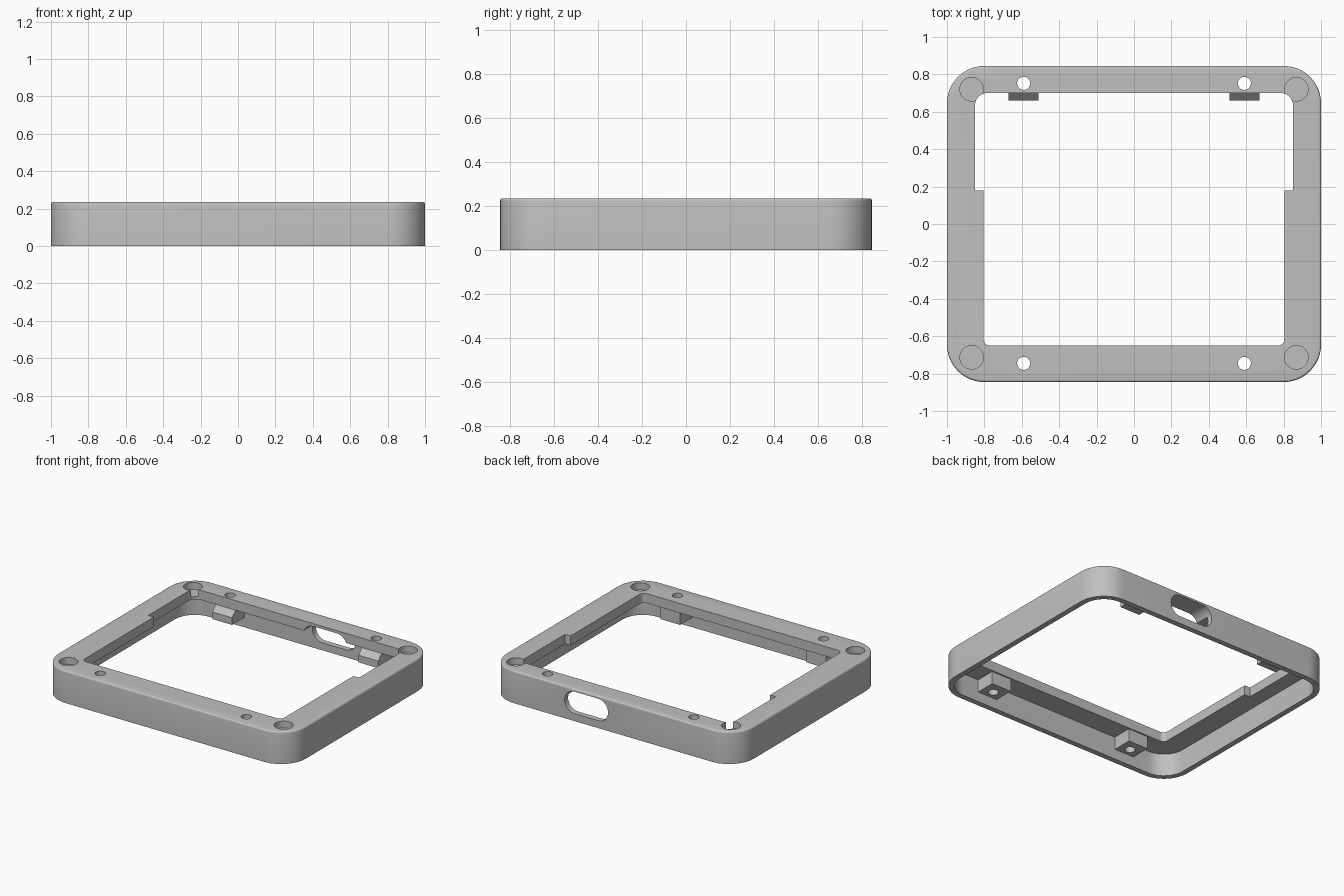
import bpy, bmesh, math
from mathutils import Matrix

cube = bpy.data.objects.get("Cube")
if cube:
    bpy.data.objects.remove(cube, do_unlink=True)

grey = bpy.data.materials.new("grey_plastic")
grey.use_nodes = True
colour = (0.53, 0.53, 0.53, 1)
grey.diffuse_color = colour
grey.node_tree.nodes["Principled BSDF"].inputs["Base Color"].default_value = colour


def rounded_rect(x0, x1, y0, y1, radii, steps=12):
    """Counter-clockwise outline; radii run from the lower left corner."""
    corners = [(x0, y0, 1, 1), (x1, y0, -1, 1), (x1, y1, -1, -1), (x0, y1, 1, -1)]
    points = []
    for i, ((x, y, sx, sy), r) in enumerate(zip(corners, radii)):
        if r == 0:
            points.append((x, y))
            continue
        for k in range(steps + 1):
            a = math.pi + (i + k / steps) * math.pi / 2
            points.append((x + sx * r + r * math.cos(a), y + sy * r + r * math.sin(a)))
    return points


def circle(x, y, r, n=40):
    return [(x + r * math.cos(math.tau * k / n), y + r * math.sin(math.tau * k / n))
            for k in range(n)]


def loft(name, layers, matrix=Matrix()):
    """Solid through (height, outline) layers, then placed by the matrix."""
    bm = bmesh.new()
    rings = [[bm.verts.new((x, y, z)) for x, y in outline] for z, outline in layers]
    n = len(rings[0])
    bm.faces.new(rings[0][::-1])
    bm.faces.new(rings[-1])
    for low, high in zip(rings, rings[1:]):
        for i in range(n):
            j = (i + 1) % n
            bm.faces.new((low[i], low[j], high[j], high[i]))
    bm.transform(matrix)
    bmesh.ops.recalc_face_normals(bm, faces=bm.faces)
    mesh = bpy.data.meshes.new(name)
    bm.to_mesh(mesh)
    bm.free()
    mesh.materials.append(grey)
    obj = bpy.data.objects.new(name, mesh)
    bpy.context.collection.objects.link(obj)
    return obj


def combine(target, tool, operation):
    """Apply a boolean and remove the tool solid."""
    tool.hide_render = True
    bpy.context.view_layer.objects.active = target
    mod = target.modifiers.new(tool.name, 'BOOLEAN')
    mod.operation = operation
    mod.solver = 'EXACT'
    mod.object = tool
    bpy.ops.object.modifier_apply(modifier=mod.name)
    bpy.data.objects.remove(tool, do_unlink=True)


W, D, H, R = 1.0, 0.845, 0.235, 0.2


def shell(inset):
    return rounded_rect(-W + inset, W - inset, -D + inset, D - inset, [R - inset] * 4)


# Outer body with a small rounded top edge
fillet = 0.012
layers = [(0, shell(0))]
for k in range(5):
    a = k / 4 * math.pi / 2
    layers.append((H - fillet + fillet * math.sin(a), shell(fillet * (1 - math.cos(a)))))
frame = loft("frame", layers)

# Hollow underside below the top plate
combine(frame, loft("cavity", [(-0.1, shell(0.04)), (0.165, shell(0.04))]), 'DIFFERENCE')

# Stepped window through the top plate
narrow = rounded_rect(-0.805, 0.805, -0.65, 0.3, (0.035, 0.035, 0, 0))
wide = rounded_rect(-0.85, 0.85, 0.18, 0.7, (0, 0, 0.065, 0.065))
for name, outline in (("front_window", narrow), ("back_window", wide)):
    combine(frame, loft(name, [(-0.1, outline), (0.4, outline)]), 'DIFFERENCE')

# Screw bosses: square at the front, chamfered at the back
back_profile = [(0.825, 0.073), (0.66, 0.073), (0.66, 0.125), (0.71, 0.175), (0.825, 0.175)]
front_profile = [(-0.825, 0.073), (-0.66, 0.073), (-0.66, 0.175), (-0.825, 0.175)]
along_x = Matrix(((0, 0, 1, 0), (1, 0, 0, 0), (0, 1, 0, 0), (0, 0, 0, 1)))
for x in (-0.59, 0.59):
    for profile in (back_profile, front_profile):
        boss = loft("boss", [(x - 0.08, profile), (x + 0.08, profile)], along_x)
        combine(frame, boss, 'UNION')

# Screw holes and shallow round corner pockets
for side in (-1, 1):
    for y in (-0.745, 0.752):
        hole = circle(side * 0.59, y, 0.035)
        combine(frame, loft("screw_hole", [(-0.1, hole), (0.4, hole)]), 'DIFFERENCE')
    for y in (-0.713, 0.72):
        pocket = circle(side * 0.868, y, 0.063)
        combine(frame, loft("pocket", [(0.185, pocket), (0.4, pocket)]), 'DIFFERENCE')

# Rounded cable slot in the back wall
slot = rounded_rect(0.038, 0.388, 0.055, 0.215, [0.0795] * 4)
along_y = Matrix(((1, 0, 0, 0), (0, 0, 1, 0), (0, 1, 0, 0), (0, 0, 0, 1)))
combine(frame, loft("cable_slot", [(0.6, slot), (1.0, slot)], along_y), 'DIFFERENCE')

bpy.ops.object.select_all(action='DESELECT')
frame.select_set(True)
bpy.context.view_layer.objects.active = frame
bpy.ops.object.shade_smooth_by_angle(angle=math.radians(30))
